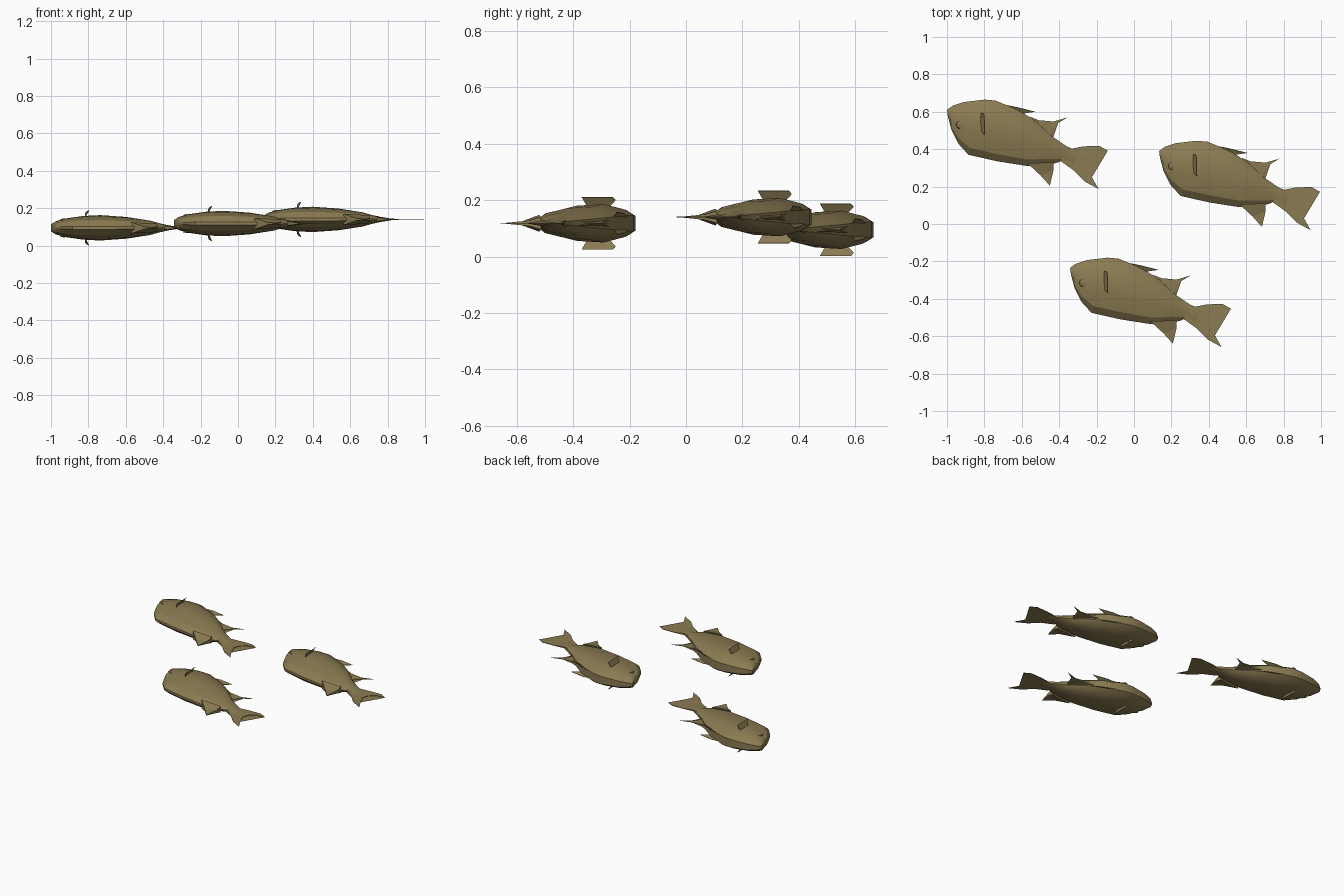
import bpy, bmesh
from mathutils import Vector

if "Cube" in bpy.data.objects:
    bpy.data.objects.remove(bpy.data.objects["Cube"])

mat = bpy.data.materials.new("olive_scales")
mat.diffuse_color = (0.26, 0.20, 0.085, 1)
mat.use_nodes = True
mat.node_tree.nodes["Principled BSDF"].inputs["Base Color"].default_value = mat.diffuse_color


def finish(bm, name, offset, smooth=0.0):
    bmesh.ops.recalc_face_normals(bm, faces=bm.faces[:])
    me = bpy.data.meshes.new(name)
    bm.to_mesh(me)
    bm.free()
    ob = bpy.data.objects.new(name, me)
    ob.location = offset
    me.materials.append(mat)
    bpy.context.collection.objects.link(ob)
    if smooth:
        bpy.ops.object.select_all(action='DESELECT')
        ob.select_set(True)
        bpy.context.view_layer.objects.active = ob
        bpy.ops.object.shade_smooth_by_angle(angle=smooth)
    return ob


# body stations: upper edge xy, lower edge xy, half thickness
STATIONS = [
    (-1.0, 0.610, -0.995, 0.575, 0.020),
    (-0.97, 0.632, -0.975, 0.50, 0.036),
    (-0.91, 0.652, -0.94, 0.43, 0.050),
    (-0.80, 0.665, -0.885, 0.37, 0.063),
    (-0.74, 0.660, -0.73, 0.335, 0.068),
    (-0.61, 0.605, -0.57, 0.31, 0.058),
    (-0.52, 0.545, -0.44, 0.32, 0.042),
    (-0.44, 0.470, -0.405, 0.33, 0.026),
    (-0.36, 0.415, -0.385, 0.34, 0.013),
    (-0.30, 0.390, -0.325, 0.31, 0.003),
]
# cross-section: position from upper to lower edge, relative width
SECTION = [(0, 0.42), (0.10, 0.72), (0.33, 1.0), (0.62, 0.92), (0.88, 0.6), (1, 0.12)]


def body(offset):
    bm = bmesh.new()
    rings = []
    for tx, ty, bx, by, w in STATIONS:
        a, b = Vector((tx, ty, 0)), Vector((bx, by, 0))
        pts = [a.lerp(b, t) + Vector((0, 0, w * k)) for t, k in SECTION]
        pts += [Vector((p.x, p.y, -p.z)) for p in reversed(pts)]
        rings.append([bm.verts.new(p) for p in pts])
    n = len(rings[0])
    for r, s in zip(rings, rings[1:]):
        for i in range(n):
            j = (i + 1) % n
            bm.faces.new((r[i], r[j], s[j], s[i]))
    bm.faces.new(rings[0])
    bm.faces.new(rings[-1])
    finish(bm, "fish_body", offset, 0.35)


def fin(name, outline, offset):
    """Thin fin from (x, y, half thickness) points, tapering to its edge."""
    bm = bmesh.new()
    up = [bm.verts.new((x, y, h)) for x, y, h in outline]
    lo = [bm.verts.new((x, y, -h)) for x, y, h in outline]
    bm.faces.new(up)
    bm.faces.new(lo[::-1])
    for i in range(len(up)):
        j = (i + 1) % len(up)
        bm.faces.new((up[i], lo[i], lo[j], up[j]))
    bmesh.ops.triangulate(bm, faces=[f for f in bm.faces if len(f.verts) > 4])
    finish(bm, name, offset)


def side_fin(name, pts, side, offset):
    """Single membrane on one flank, given slight thickness."""
    bm = bmesh.new()
    bm.faces.new([bm.verts.new((x, y, z * side)) for x, y, z in pts])
    ob = finish(bm, name, offset)
    mod = ob.modifiers.new("thickness", 'SOLIDIFY')
    mod.thickness = 0.003
    mod.offset = 0


E = 0.0015
TAIL = [(-0.37, 0.42, 0.01), (-0.335, 0.402, 0.005), (-0.27, 0.415, E), (-0.185, 0.418, E),
        (-0.14, 0.392, E), (-0.20, 0.385, E), (-0.24, 0.35, E), (-0.25, 0.31, E),
        (-0.225, 0.25, E), (-0.19, 0.187, E), (-0.265, 0.228, E), (-0.32, 0.285, E),
        (-0.39, 0.335, 0.01)]
REAR_FIN = [(-0.56, 0.575, 0.012), (-0.51, 0.555, 0.006), (-0.43, 0.548, E), (-0.355, 0.57, E),
            (-0.405, 0.54, E), (-0.44, 0.505, E), (-0.45, 0.485, E), (-0.435, 0.455, 0.008)]
EDGE_FIN = [(-0.57, 0.325, 0.03), (-0.43, 0.33, 0.022), (-0.43, 0.29, 0.010),
            (-0.45, 0.205, E), (-0.50, 0.26, 0.006)]
PECTORAL = [(-0.82, 0.565, 0.05), (-0.815, 0.595, 0.082), (-0.80, 0.585, 0.093),
            (-0.797, 0.475, 0.093), (-0.82, 0.50, 0.05)]
PELVIC = [(-0.73, 0.645, 0.018), (-0.63, 0.625, 0.035), (-0.53, 0.60, 0.04),
          (-0.60, 0.59, 0.022)]

# three copies of the fish, lying on their sides at slightly different heights
for offset in [(0, 0, 0.095), (1.134, -0.22, 0.14), (0.658, -0.845, 0.118)]:
    body(offset)
    fin("tail_fin", TAIL, offset)
    fin("rear_fin", REAR_FIN, offset)
    fin("edge_fin", EDGE_FIN, offset)
    for side in (1, -1):
        side_fin("pectoral_fin", PECTORAL, side, offset)
        side_fin("pelvic_fin", PELVIC, side, offset)
        # eye
        bm = bmesh.new()
        bmesh.ops.create_icosphere(bm, subdivisions=1, radius=0.024)
        for v in bm.verts:
            v.co = Vector((-0.93 + v.co.x, 0.53 + v.co.y, side * 0.043 + v.co.z * 0.35))
        finish(bm, "eye", offset)
